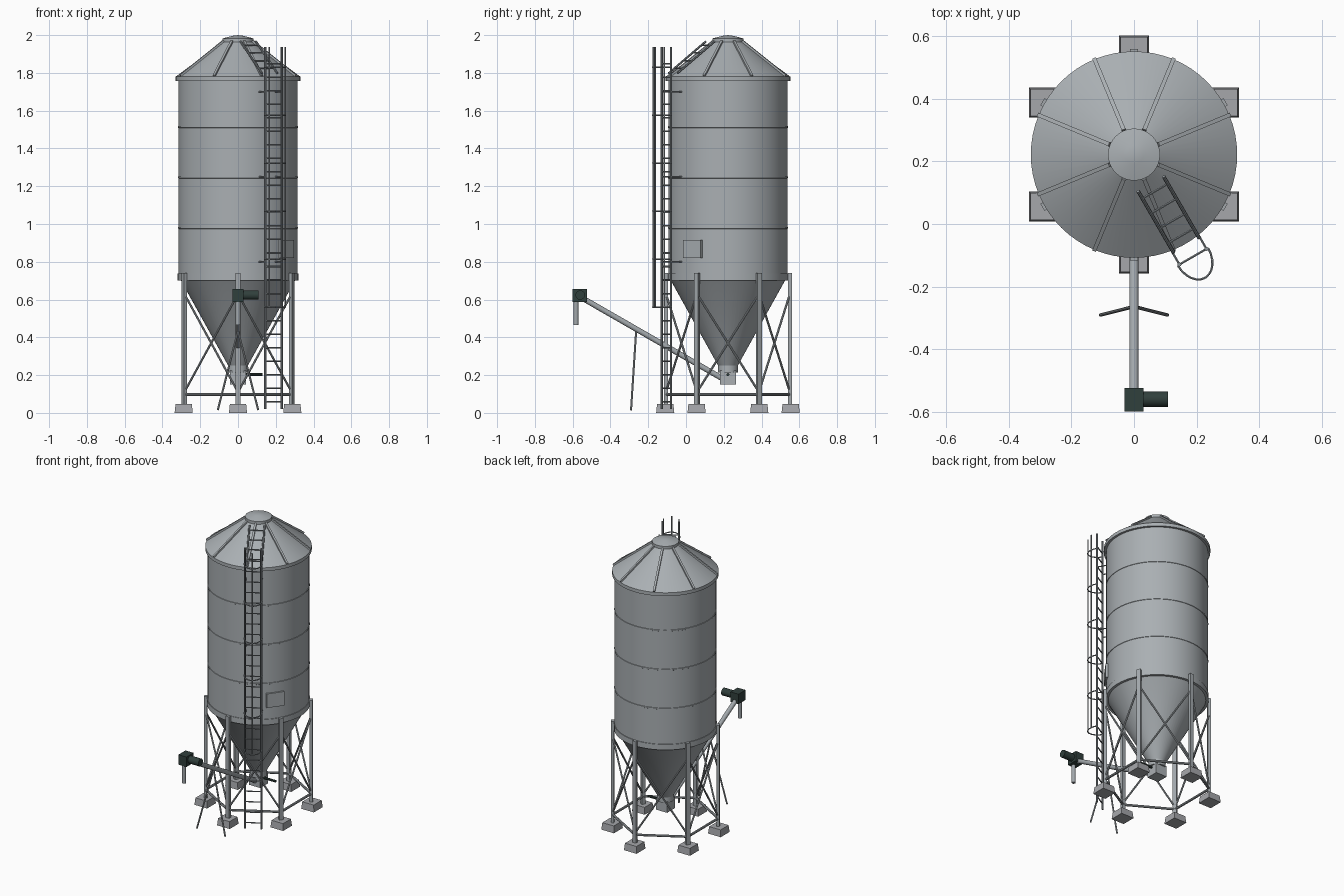
import bpy, bmesh, math
from mathutils import Vector, Matrix

cube = bpy.data.objects.get("Cube")
if cube:
    bpy.data.objects.remove(cube)


def material(name, rgb):
    m = bpy.data.materials.new(name)
    m.use_nodes = True
    m.diffuse_color = (*rgb, 1)
    m.node_tree.nodes["Principled BSDF"].inputs["Base Color"].default_value = (*rgb, 1)
    return m


SHEET = material("galvanised sheet", (0.40, 0.43, 0.45))
STEEL = material("frame steel", (0.36, 0.39, 0.41))
LADDER = material("ladder steel", (0.28, 0.31, 0.33))
CONCRETE = material("concrete", (0.38, 0.39, 0.41))
DARK = material("dark green drive", (0.03, 0.05, 0.045))

CENTRE = Vector((0, 0.222, 0))


def polar(r, degrees, z, side=0):
    """Point around the silo axis, shifted sideways along the tangent."""
    a = math.radians(degrees)
    return CENTRE + Vector((r * math.cos(a) - side * math.sin(a),
                            r * math.sin(a) + side * math.cos(a), z))


def finish(name, bm, mat, smooth=False):
    bmesh.ops.recalc_face_normals(bm, faces=bm.faces)
    mesh = bpy.data.meshes.new(name)
    bm.to_mesh(mesh)
    bm.free()
    mesh.materials.append(mat)
    ob = bpy.data.objects.new(name, mesh)
    bpy.context.collection.objects.link(ob)
    if smooth:
        bpy.ops.object.select_all(action="DESELECT")
        ob.select_set(True)
        bpy.context.view_layer.objects.active = ob
        bpy.ops.object.shade_smooth_by_angle(angle=math.radians(30))
    return ob


def lathe(name, profile, mat, steps=64):
    bm = bmesh.new()
    verts = [bm.verts.new(CENTRE + Vector((r, 0, z))) for r, z in profile]
    edges = [bm.edges.new(pair) for pair in zip(verts, verts[1:])]
    bmesh.ops.spin(bm, geom=verts + edges, cent=CENTRE, axis=(0, 0, 1),
                   angle=math.tau, steps=steps, use_duplicate=False)
    bmesh.ops.remove_doubles(bm, verts=bm.verts, dist=0.0002)
    return finish(name, bm, mat, True)


def add_rod(bm, a, b, r, sides=8):
    a, b = Vector(a), Vector(b)
    d = b - a
    m = Matrix.Translation((a + b) / 2) @ d.to_track_quat("Z", "Y").to_matrix().to_4x4()
    bmesh.ops.create_cone(bm, cap_ends=True, segments=sides, radius1=r, radius2=r,
                          depth=d.length, matrix=m)


def rods(name, pairs, r, mat, sides=8):
    bm = bmesh.new()
    for a, b in pairs:
        add_rod(bm, a, b, r, sides)
    return finish(name, bm, mat, True)


def add_box(bm, centre, size, degrees=0, tilt=0):
    m = (Matrix.Translation(centre) @ Matrix.Rotation(math.radians(degrees), 4, "Z")
         @ Matrix.Rotation(tilt, 4, "Y") @ Matrix.Diagonal((*size, 1)))
    return bmesh.ops.create_cube(bm, size=1, matrix=m)["verts"]


def box(name, centre, size, mat, degrees=0):
    bm = bmesh.new()
    add_box(bm, centre, size, degrees)
    return finish(name, bm, mat)


# Silo shell
EAVE_R, EAVE_Z, CAP_R, CAP_Z = 0.33, 1.78, 0.083, 1.963
lathe("silo_wall", [(0.315, 0.70), (0.315, 1.77)], SHEET)
lathe("hopper_cone", [(0.315, 0.715), (0.302, 0.70), (0.052, 0.25)], SHEET)
lathe("roof", [(0.315, 1.757), (EAVE_R, 1.757), (EAVE_R, EAVE_Z), (CAP_R, CAP_Z)], SHEET)
lathe("roof_cap", [(CAP_R, 1.955), (CAP_R, 1.982), (0.03, 1.996), (0, 2.0)], SHEET)
lathe("skirt_ring", [(0.302, 0.70), (0.319, 0.70), (0.319, 0.738), (0.31, 0.738)], SHEET)
for i in range(3):
    z = 0.98 + i * 0.267
    lathe(f"wall_seam_{i + 1}", [(0.314, z - 0.006), (0.3175, z - 0.004),
                                 (0.3175, z + 0.004), (0.314, z + 0.006)], SHEET)

# Roof ribs
slope = math.atan2(CAP_Z - EAVE_Z, EAVE_R - CAP_R)
rib_length = (EAVE_R - CAP_R) / math.cos(slope)
bm = bmesh.new()
for i in range(8):
    middle = polar((EAVE_R + CAP_R) / 2, 22.5 + 45 * i, (EAVE_Z + CAP_Z) / 2 + 0.004)
    add_box(bm, middle, (rib_length, 0.013, 0.014), 22.5 + 45 * i, slope)
finish("roof_ribs", bm, SHEET)

# Access door
box("access_door", polar(0.314, -36, 0.868), (0.02, 0.115, 0.096), SHEET, -36)

# Legs, feet and bracing
LEG_R = 0.328
angles = [30 + 60 * i for i in range(6)]
bm = bmesh.new()
for a in angles:
    add_box(bm, polar(LEG_R, a, 0.39), (0.02, 0.026, 0.70), a)
finish("legs", bm, STEEL)
bm = bmesh.new()
for a in angles:
    for v in add_box(bm, polar(0.332, a, 0.0235), (0.096, 0.096, 0.047)):
        if v.co.z > 0.02:
            v.co = v.co.lerp(polar(0.332, a, 0.047), 0.1)
finish("footings", bm, CONCRETE)
rods("base_rails", [(polar(LEG_R, a, 0.098), polar(LEG_R, a + 60, 0.098)) for a in angles],
     0.008, STEEL)
rods("cross_braces", [(polar(LEG_R, a, z), polar(LEG_R, a + 60, 0.74 - z))
                      for a in angles for z in (0.11, 0.63)], 0.006, STEEL)

# Wall ladder
LAD, LAD_R, HALF = -60, 0.377, 0.05
rods("ladder_rails", [(polar(LAD_R, LAD, 0.02, s), polar(LAD_R, LAD, 1.938, s))
                      for s in (-HALF, HALF)], 0.0065, LADDER)
rods("ladder_rungs", [(polar(LAD_R, LAD, 0.06 + i * 0.0715, -HALF),
                       polar(LAD_R, LAD, 0.06 + i * 0.0715, HALF)) for i in range(26)],
     0.004, LADDER, 6)
rods("ladder_brackets", [(polar(0.31, LAD, z, s), polar(LAD_R, LAD, z, s))
                         for z in (0.8, 1.25, 1.7) for s in (-HALF, HALF)], 0.004, LADDER, 6)


# Safety cage
def cage_point(degrees, z):
    t = math.radians(degrees)
    return polar(LAD_R + 0.078 * math.sin(t), LAD, z, 0.056 * math.cos(t))


rods("cage_bars", [(cage_point(t, 0.557), cage_point(t, 1.938)) for t in (30, 90, 150)],
     0.004, LADDER, 6)
rods("cage_hoops", [(cage_point(t, 0.56 + i * 0.254), cage_point(t + 15, 0.56 + i * 0.254))
                    for i in range(6) for t in range(0, 180, 15)], 0.004, LADDER, 6)


# Roof ladder
def roof_point(r, side):
    return polar(r, LAD, EAVE_Z + (EAVE_R - r) * math.tan(slope) + 0.022, side)


rods("roof_ladder_rails", [(roof_point(0.108, s), roof_point(0.335, s))
                           for s in (-0.047, 0.047)], 0.006, LADDER)
rods("roof_ladder_rungs", [(roof_point(0.135 + i * 0.055, -0.047),
                            roof_point(0.135 + i * 0.055, 0.047)) for i in range(4)],
     0.004, LADDER, 6)

# Hopper outlet and gate handle
lathe("outlet_collar", [(0, 0.255), (0.053, 0.255), (0.053, 0.215), (0, 0.215)], SHEET, 32)
box("outlet_box", CENTRE + Vector((0, 0, 0.187)), (0.084, 0.084, 0.075), SHEET)
rods("gate_handle", [((0.04, 0.222, 0.203), (0.13, 0.222, 0.203))], 0.008, DARK)

# Auger conveyor
rods("auger_tube", [((0, 0.222, 0.165), (0, -0.565, 0.617))], 0.0145, STEEL, 20)
rods("auger_supports", [((0, -0.264, 0.435), (s * 0.107, -0.291, 0.015)) for s in (-1, 1)],
     0.0055, STEEL)
box("drive_head", (0, -0.562, 0.622), (0.06, 0.076, 0.068), DARK)
rods("drive_motor", [((0.02, -0.56, 0.624), (0.109, -0.56, 0.624))], 0.025, DARK, 24)
rods("discharge_spout", [((0, -0.582, 0.60), (0, -0.582, 0.465))], 0.0125, STEEL, 16)
